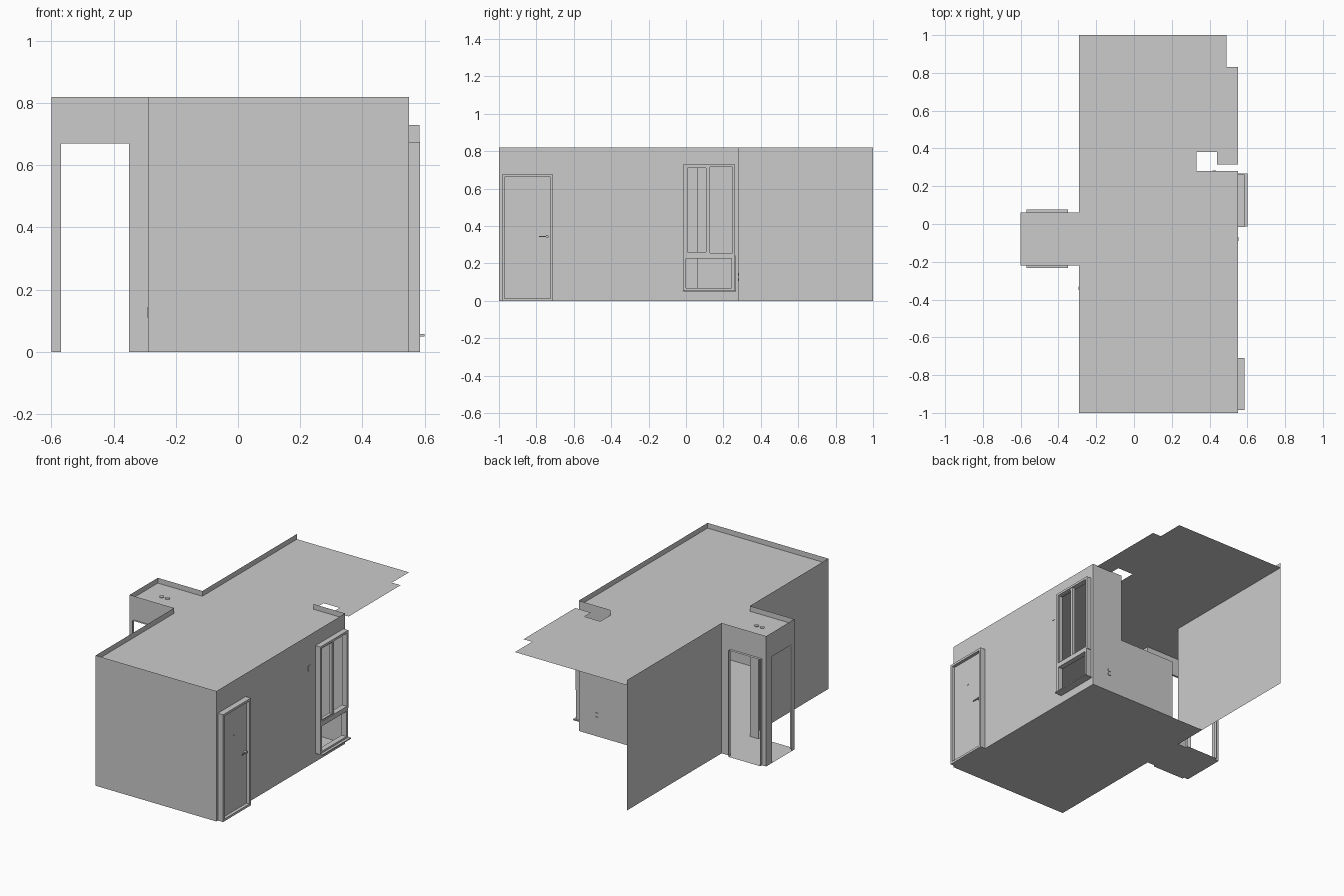
import bpy, bmesh
from math import radians
from mathutils import Vector, Matrix

if "Cube" in bpy.data.objects:
    bpy.data.objects.remove(bpy.data.objects["Cube"])

H, CEIL = 0.82, 0.787          # wall top, ceiling level
X0, X1 = -0.29, 0.55           # room sides
AX, AY0, AY1 = -0.60, -0.22, 0.06   # entrance alcove
YB = 0.28                      # kitchen-side partition


def make(name, bm):
    me = bpy.data.meshes.new(name)
    bm.to_mesh(me)
    bm.free()
    ob = bpy.data.objects.new(name, me)
    bpy.context.collection.objects.link(ob)
    return ob


def slab(name, outline, z):
    """Flat sheet from an xy outline."""
    bm = bmesh.new()
    bm.faces.new([bm.verts.new((x, y, z)) for x, y in outline])
    return make(name, bm)


def wall(name, axis, at, a, b, top=H, holes=()):
    """Thin upright sheet on x=at or y=at, from a to b, with holes (a0, a1, z0, z1)."""
    us = sorted({a, b} | {v for h in holes for v in h[:2]})
    zs = sorted({0.0, top} | {v for h in holes for v in h[2:]})
    bm = bmesh.new()
    for u0, u1 in zip(us, us[1:]):
        for z0, z1 in zip(zs, zs[1:]):
            uc, zc = (u0 + u1) / 2, (z0 + z1) / 2
            if any(h[0] < uc < h[1] and h[2] < zc < h[3] for h in holes):
                continue
            pts = [(u0, z0), (u1, z0), (u1, z1), (u0, z1)]
            bm.faces.new([bm.verts.new((at, u, z) if axis == 'x' else (u, at, z))
                          for u, z in pts])
    bmesh.ops.remove_doubles(bm, verts=bm.verts, dist=1e-5)
    bmesh.ops.dissolve_limit(bm, angle_limit=0.01, verts=bm.verts, edges=bm.edges)
    return make(name, bm)


def add_box(bm, lo, hi):
    lo, hi = Vector(lo), Vector(hi)
    m = Matrix.Translation((lo + hi) / 2) @ Matrix.Diagonal((*(hi - lo), 1))
    bmesh.ops.create_cube(bm, size=1, matrix=m)


def box(name, lo, hi):
    bm = bmesh.new()
    add_box(bm, lo, hi)
    return make(name, bm)


def frame(name, x0, x1, y0, y1, z0, z1, w):
    """Rectangular frame of bars, facing x."""
    bm = bmesh.new()
    add_box(bm, (x0, y0, z0), (x1, y0 + w, z1))
    add_box(bm, (x0, y1 - w, z0), (x1, y1, z1))
    add_box(bm, (x0, y0 + w, z0), (x1, y1 - w, z0 + w))
    add_box(bm, (x0, y0 + w, z1 - w), (x1, y1 - w, z1))
    return make(name, bm)


def reveal(name, y0, y1, x0, x1, top):
    """Thin lining around a doorway facing y."""
    bm = bmesh.new()
    prof = [(x0, 0), (x0, top), (x1, top), (x1, 0)]
    for (xa, za), (xb, zb) in zip(prof, prof[1:] + prof[:1]):
        bm.faces.new([bm.verts.new(p) for p in
                      ((xa, y0, za), (xb, y0, zb), (xb, y1, zb), (xa, y1, za))])
    return make(name, bm)


def disc(name, loc, r, depth, rot=(0, 0, 0), sides=16):
    bpy.ops.mesh.primitive_cylinder_add(vertices=sides, radius=r, depth=depth,
                                        location=loc, rotation=rot)
    ob = bpy.context.object
    ob.name = name
    bpy.ops.object.shade_smooth_by_angle(angle=radians(35))
    return ob


# floor and ceiling
slab("floor", [(X0, -1), (X1, -1), (X1, YB), (X0, YB), (X0, AY1), (AX, AY1),
               (AX, AY0), (X0, AY0)], 0)
slab("ceiling", [(X0, -1), (X1, -1), (X1, YB), (0.33, YB), (0.33, 0.38), (0.44, 0.38),
                 (0.44, 0.315), (X1, 0.315), (X1, 0.83), (0.49, 0.83), (0.49, 1),
                 (X0, 1), (X0, AY1), (AX, AY1), (AX, AY0), (X0, AY0)], CEIL)

# room walls
wall("front_wall", 'y', -1, X0, X1)
wall("left_wall_front", 'x', X0, -1, AY0)
wall("left_wall_back", 'x', X0, AY1, 1)
wall("right_wall", 'x', X1, -1, YB, holes=[(-0.985, -0.71, 0, 0.675),
                                           (-0.015, 0.263, 0.05, 0.73)])
wall("partition_full", 'y', YB, 0.33, X1)
wall("partition_half", 'y', YB, -0.06, 0.33, top=0.38)

# alcove with three doorways
door_hole = [(-0.57, -0.35, 0, 0.67)]
wall("alcove_front_wall", 'y', AY0, AX, X0, holes=door_hole)
wall("alcove_back_wall", 'y', AY1, AX, X0, holes=door_hole)
wall("alcove_end_wall", 'x', AX, AY0, AY1, holes=[(-0.19, 0.0, 0, 0.67)])
reveal("alcove_front_reveal", AY0 - 0.013, AY0, -0.57, -0.35, 0.67)
reveal("alcove_back_reveal", AY1, AY1 + 0.017, -0.57, -0.35, 0.67)

# entrance door
frame("door_frame", X1, 0.586, -0.985, -0.71, 0, 0.675, 0.014)
box("door_leaf", (0.555, -0.971, 0.012), (0.566, -0.724, 0.661))
disc("door_peephole", (0.567, -0.85, 0.49), 0.004, 0.004, (0, radians(90), 0))
for side, xa, xb in (("outer", 0.566, 0.58), ("inner", 0.541, 0.555)):
    xm = xb if side == "outer" else xa
    disc("door_handle_rose_" + side, ((xa + xb) / 2, -0.742, 0.345), 0.008, xb - xa,
         (0, radians(90), 0))
    box("door_handle_lever_" + side, (xm - 0.003, -0.785, 0.342), (xm + 0.003, -0.738, 0.348))

# window: casing, upper sashes, lower light, sill
frame("window_upper_frame", X1, 0.584, -0.015, 0.263, 0.242, 0.73, 0.014)
frame("window_lower_frame", X1, 0.584, -0.015, 0.260, 0.052, 0.242, 0.016)
box("window_mullion", (0.56, 0.112, 0.256), (0.58, 0.128, 0.716))
frame("window_sash", 0.558, 0.578, -0.001, 0.116, 0.254, 0.718, 0.008)
box("window_sill", (X1, -0.012, 0.05), (0.60, 0.267, 0.057))

# ceiling spotlights in the alcove
for x in (-0.475, -0.435):
    disc("alcove_spotlight", (x, -0.08, CEIL), 0.014, 0.008)

# sockets and switch plates
for z in (0.115, 0.14):
    box("partition_socket", (0.415, YB, z - 0.008), (0.435, YB + 0.004, z + 0.008))
box("left_wall_socket", (X0 - 0.003, -0.35, 0.11), (X0 + 0.002, -0.33, 0.142))
box("right_wall_switch", (X1 - 0.002, -0.09, 0.595), (X1 + 0.003, -0.068, 0.63))
